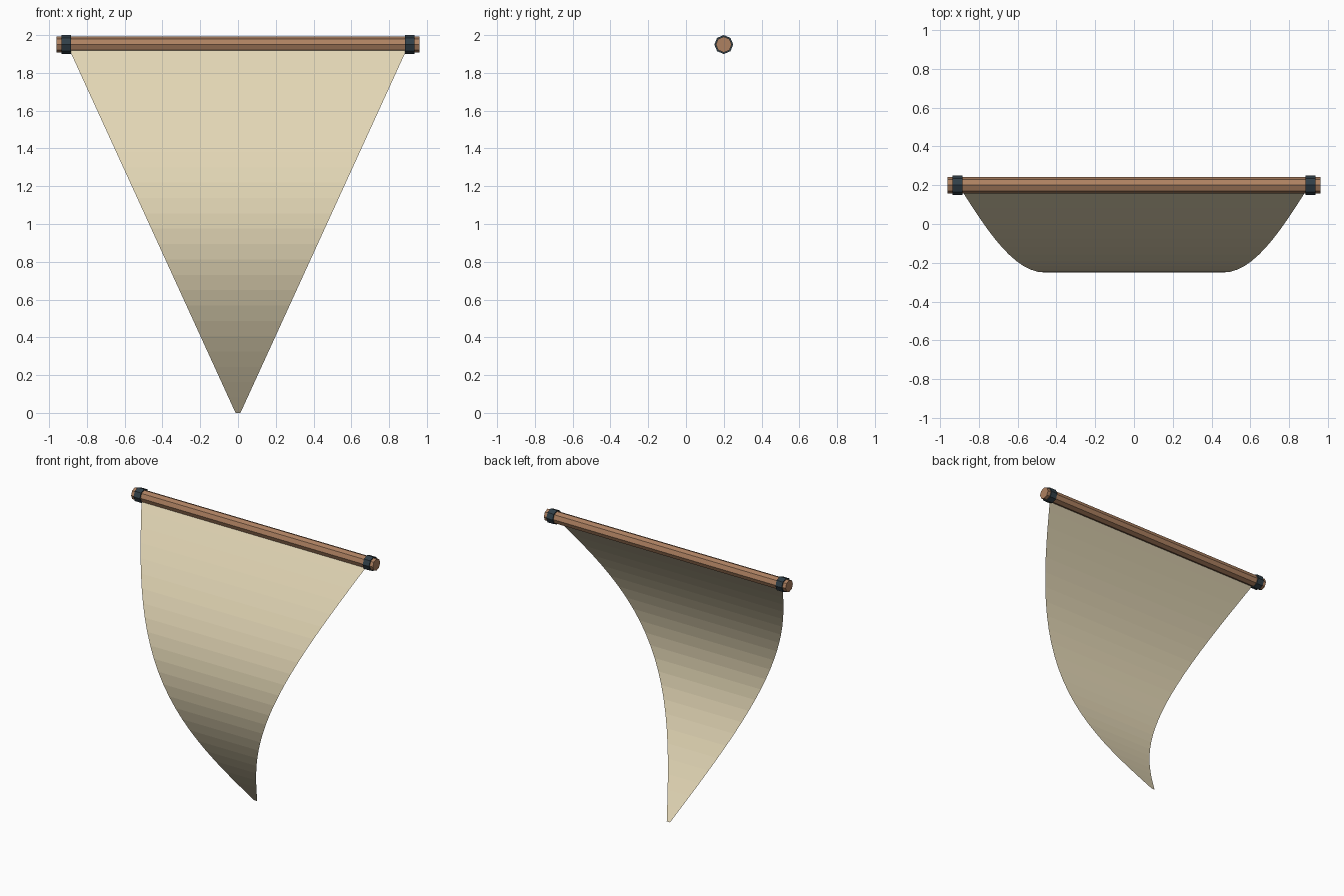
import bpy, bmesh, math

if "Cube" in bpy.data.objects:
    bpy.data.objects.remove(bpy.data.objects["Cube"])

def material(name, rgb):
    m = bpy.data.materials.new(name)
    m.diffuse_color = (*rgb, 1)
    m.use_nodes = True
    m.node_tree.nodes["Principled BSDF"].inputs["Base Color"].default_value = m.diffuse_color
    return m

wood = material("wood", (0.42, 0.22, 0.12))
iron = material("dark_band", (0.03, 0.05, 0.065))
cloth = material("canvas", (0.76, 0.67, 0.46))

SPAR_Y, SPAR_Z = 0.2, 1.95

def rod(name, x, radius, length, mat):
    """Eight-sided cylinder lying along x on the spar axis."""
    bpy.ops.mesh.primitive_cylinder_add(vertices=8, radius=radius, depth=length,
        location=(x, SPAR_Y, SPAR_Z), rotation=(0, math.pi / 2, 0))
    ob = bpy.context.object
    ob.name = name
    ob.data.materials.append(mat)

# Spar with a binding at each end
rod("spar", 0, 0.042, 1.92, wood)
for side, label in ((-1, "left"), (1, "right")):
    rod("binding_" + label, side * 0.91, 0.05, 0.05, iron)

# Sail: a single sheet tapering to the foot, bellied toward the front
bm = bmesh.new()
ROWS = 24
prev = None
for i in range(ROWS + 1):
    t = i / ROWS
    half = 0.013 + 0.892 * t
    y = SPAR_Y - 0.45 * math.sin(math.pi * t)
    row = [bm.verts.new((s * half, y, SPAR_Z * t)) for s in (-1, 1)]
    if prev:
        bm.faces.new((prev[0], prev[1], row[1], row[0]))
    prev = row
mesh = bpy.data.meshes.new("sail")
bm.to_mesh(mesh)
bm.free()
mesh.materials.append(cloth)
bpy.context.collection.objects.link(bpy.data.objects.new("sail", mesh))
